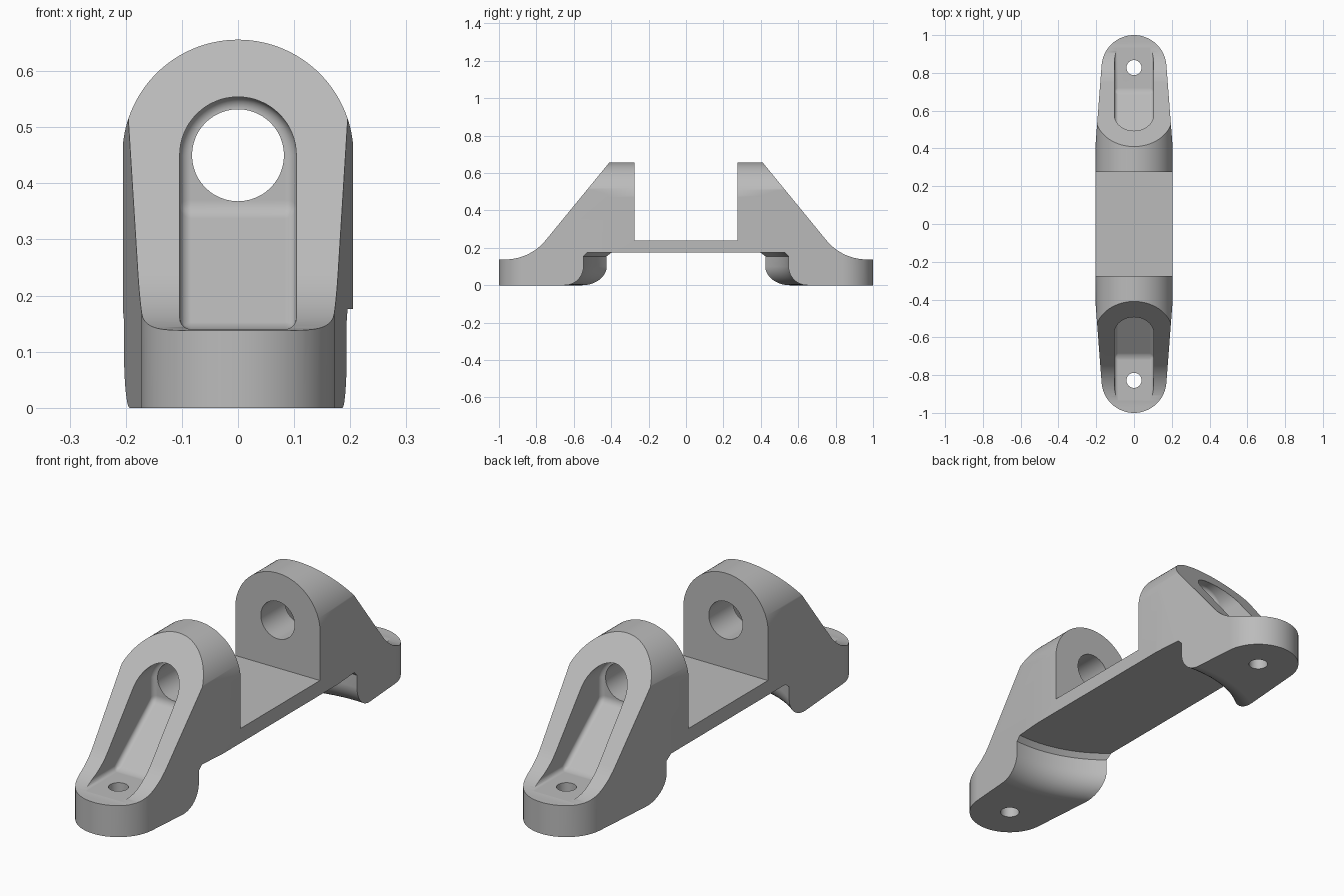
import bpy, bmesh
from math import sin, cos, pi, radians
from mathutils import Vector

if "Cube" in bpy.data.objects:
    bpy.data.objects.remove(bpy.data.objects["Cube"])

metal = bpy.data.materials.new("grey_metal")
metal.use_nodes = True
GREY = (0.5, 0.5, 0.5, 1)
metal.diffuse_color = GREY
metal.node_tree.nodes["Principled BSDF"].inputs["Base Color"].default_value = GREY


def arc(cu, cv, r, a0, a1, n=32):
    """Points on a circle arc, angles in degrees."""
    angles = [radians(a0 + (a1 - a0) * i / n) for i in range(n + 1)]
    return [(cu + r * cos(a), cv + r * sin(a)) for a in angles]


def finish(name, bm):
    bmesh.ops.recalc_face_normals(bm, faces=bm.faces[:])
    mesh = bpy.data.meshes.new(name)
    bm.to_mesh(mesh)
    bm.free()
    mesh.materials.append(metal)
    obj = bpy.data.objects.new(name, mesh)
    bpy.context.collection.objects.link(obj)
    return obj


def prism_bm(points, axis, lo, hi):
    """Extrude a 2D outline along the axis from lo to hi."""
    place = {"x": lambda u, v: (lo, u, v),
             "y": lambda u, v: (u, lo, v),
             "z": lambda u, v: (u, v, lo)}[axis]
    bm = bmesh.new()
    face = bm.faces.new([bm.verts.new(place(u, v)) for u, v in points])
    ext = bmesh.ops.extrude_face_region(bm, geom=[face])
    shift = Vector([(hi - lo) * (axis == a) for a in "xyz"])
    moved = [g for g in ext["geom"] if isinstance(g, bmesh.types.BMVert)]
    bmesh.ops.translate(bm, verts=moved, vec=shift)
    bmesh.ops.recalc_face_normals(bm, faces=bm.faces[:])
    return bm


def prism(name, points, axis, lo, hi):
    return finish(name, prism_bm(points, axis, lo, hi))


def apply_mod(obj, mod):
    bpy.ops.object.select_all(action="DESELECT")
    bpy.context.view_layer.objects.active = obj
    obj.select_set(True)
    bpy.ops.object.modifier_apply(modifier=mod.name)


def combine(obj, tool, operation):
    """Apply a boolean and discard the tool."""
    tool.hide_render = True
    mod = obj.modifiers.new("cut", "BOOLEAN")
    mod.operation, mod.solver, mod.object = operation, "EXACT", tool
    apply_mod(obj, mod)
    bpy.data.objects.remove(tool)


WIDTH = 0.205    # half width of the body
BORE_Z = 0.45    # height of the cross bore
FOOT_Z = 0.138   # top of the feet
END_Y = 0.828    # centre of the rounded foot ends

# Side profile: foot, concave sweep, sloped cheek, saddle
half = [(-1.1, 0), (-1.1, FOOT_Z)]
half += arc(-0.967, FOOT_Z + 0.28, 0.28, -90, -39.3, 16)
half += [(-0.41, 0.656), (-0.275, 0.656), (-0.275, 0.24)]
profile = half + [(-y, z) for y, z in reversed(half)]
body = prism("bracket_body", profile, "x", -0.3, 0.3)

# Plan outline: tapered sides and round ends
plan = [(WIDTH, -0.4), (WIDTH, 0.4)] + arc(0, END_Y, 0.172, 4, 176)
plan += [(-WIDTH, 0.4), (-WIDTH, -0.4)] + arc(0, -END_Y, 0.172, 184, 356)
combine(body, prism("plan_tool", plan, "z", -0.2, 0.9), "INTERSECT")

# Front outline: rounded lug tops
lug = [(-0.206, -0.3), (0.206, -0.3)] + arc(0, BORE_Z, 0.206, 0, 180, 64)
combine(body, prism("lug_tool", lug, "y", -1.2, 1.2), "INTERSECT")

# Underside clearance: turned about an offset vertical axis
turn = [(0, -0.05), (0.65, -0.05)]
turn += [(0.65 - 0.1 * sin(t), 0.1 - 0.1 * cos(t))
         for t in [pi / 2 * i / 10 for i in range(11)]]
turn += [(0.55, 0.155), (0.53, 0.176), (0, 0.176)]
bm = bmesh.new()
ring = [bm.verts.new((r, 0, z)) for r, z in turn]
edges = [bm.edges.new(pair) for pair in zip(ring, ring[1:])]
bmesh.ops.spin(bm, geom=ring + edges, cent=(0, 0, 0), axis=(0, 0, 1),
               angle=2 * pi, steps=128)
bmesh.ops.remove_doubles(bm, verts=bm.verts[:], dist=1e-4)
bmesh.ops.translate(bm, verts=bm.verts[:], vec=(0.147, 0, 0))
combine(body, finish("clearance_tool", bm), "DIFFERENCE")

# Pocket in each sloped cheek, with a ramped floor and filleted corners
pocket = [(-0.104, 0.14), (0.104, 0.14)] + arc(0, BORE_Z, 0.104, 0, 180)
for side in (-1, 1):
    bm = prism_bm(pocket, "y", side * 0.44, side * 1.3)
    ramp = Vector((0, -side * 0.21, -0.26))
    cut = bmesh.ops.bisect_plane(
        bm, geom=bm.verts[:] + bm.edges[:] + bm.faces[:],
        plane_co=(0, side * 0.7, 0.14), plane_no=ramp, clear_outer=True)
    rim = [g for g in cut["geom_cut"] if isinstance(g, bmesh.types.BMEdge)]
    bmesh.ops.edgeloop_fill(bm, edges=rim)
    tool = finish("pocket_tool", bm)
    bev = tool.modifiers.new("fillet", "BEVEL")
    bev.width, bev.segments = 0.02, 5
    bev.limit_method, bev.angle_limit = "ANGLE", radians(35)
    apply_mod(tool, bev)
    combine(body, tool, "DIFFERENCE")

# Cross bore and mounting holes
bore = arc(0, BORE_Z, 0.082, 0, 360, 48)[:-1]
combine(body, prism("bore_tool", bore, "y", -0.9, 0.9), "DIFFERENCE")
for side in (-1, 1):
    hole = arc(0, side * END_Y, 0.04, 0, 360, 32)[:-1]
    combine(body, prism("hole_tool", hole, "z", -0.1, 0.3), "DIFFERENCE")

# Smooth curved faces, crisp edges
bpy.ops.object.select_all(action="DESELECT")
bpy.context.view_layer.objects.active = body
body.select_set(True)
bpy.ops.object.shade_smooth_by_angle(angle=radians(30))
weighted = body.modifiers.new("weighted_normals", "WEIGHTED_NORMAL")
weighted.keep_sharp = True
